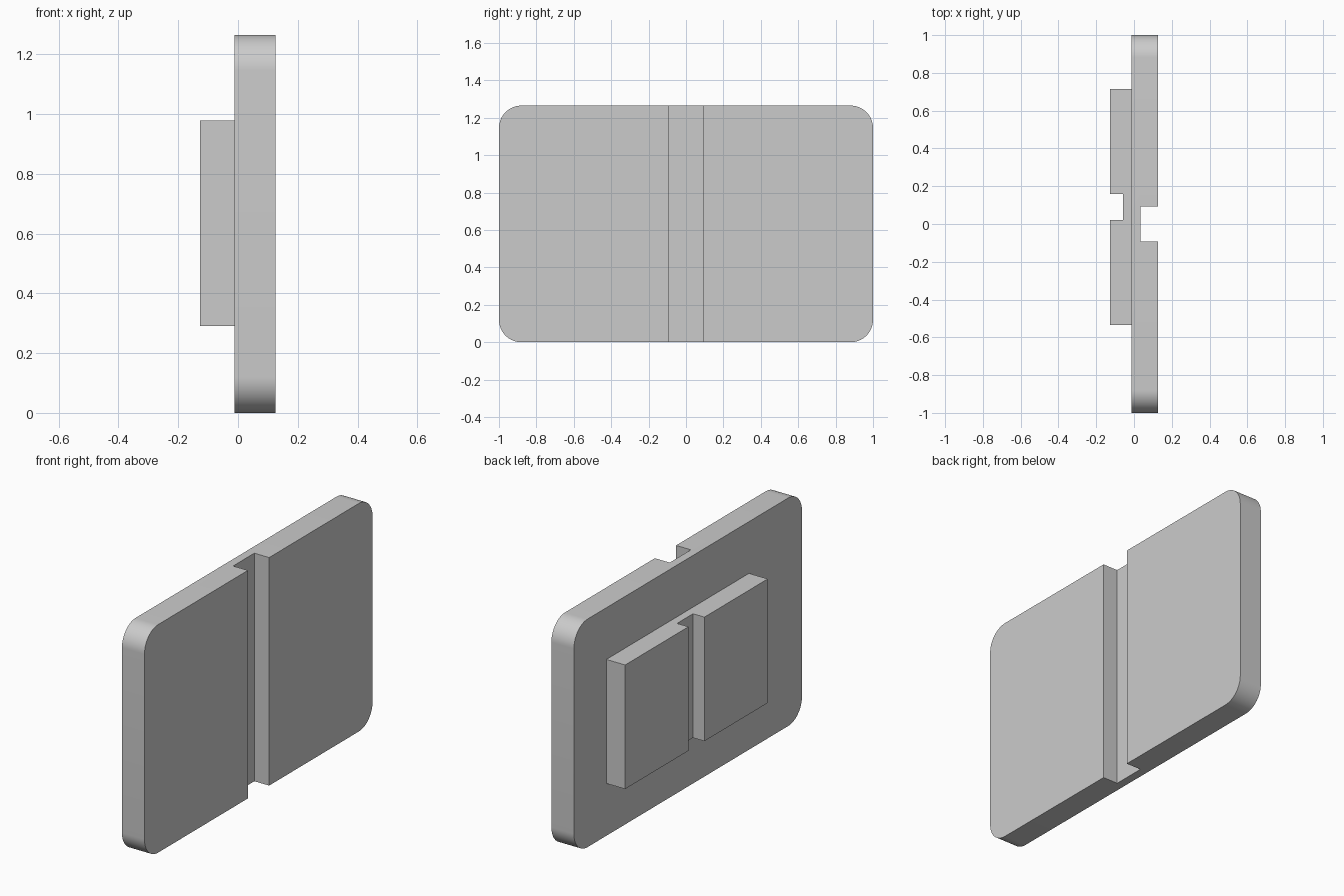
import bpy
import bmesh
import math
from mathutils import Vector

cube = bpy.data.objects.get("Cube")
if cube:
    bpy.data.objects.remove(cube, do_unlink=True)

grey = bpy.data.materials.new("light grey")
grey.use_nodes = True
colour = (0.6, 0.6, 0.6, 1)
grey.diffuse_color = colour
grey.node_tree.nodes["Principled BSDF"].inputs["Base Color"].default_value = colour


def extrude(name, points, direction):
    """Solid made by sweeping a closed flat outline along a direction."""
    bm = bmesh.new()
    face = bm.faces.new([bm.verts.new(p) for p in points])
    swept = bmesh.ops.extrude_face_region(bm, geom=[face])["geom"]
    verts = [v for v in swept if isinstance(v, bmesh.types.BMVert)]
    bmesh.ops.translate(bm, verts=verts, vec=Vector(direction))
    bmesh.ops.recalc_face_normals(bm, faces=bm.faces)
    mesh = bpy.data.meshes.new(name)
    bm.to_mesh(mesh)
    bm.free()
    mesh.materials.append(grey)
    obj = bpy.data.objects.new(name, mesh)
    bpy.context.collection.objects.link(obj)
    return obj


def rounded_outline(x, half_width, height, radius, steps=16):
    """Rounded rectangle in the y-z plane, standing on z = 0."""
    points = []
    corners = [(1, 1), (-1, 1), (-1, -1), (1, -1)]
    for quarter, (sy, sz) in enumerate(corners):
        cy = sy * (half_width - radius)
        cz = height / 2 + sz * (height / 2 - radius)
        for i in range(steps + 1):
            a = (quarter + i / steps) * math.pi / 2
            points.append((x, cy + radius * math.cos(a), cz + radius * math.sin(a)))
    return points


def box(name, x0, x1, y0, y1, z0, z1):
    outline = [(x0, y0, z0), (x1, y0, z0), (x1, y1, z0), (x0, y1, z0)]
    return extrude(name, outline, (0, 0, z1 - z0))


def cut(target, cutter):
    """Cut a channel and apply it, leaving clean geometry."""
    mod = target.modifiers.new("channel", "BOOLEAN")
    mod.operation = "DIFFERENCE"
    mod.solver = "EXACT"
    mod.object = cutter
    bpy.context.view_layer.objects.active = target
    bpy.ops.object.modifier_apply(modifier=mod.name)
    bpy.data.objects.remove(cutter, do_unlink=True)


# Rounded plate with a full-height channel on its outer face
plate = extrude("plate", rounded_outline(-0.012, 1.0, 1.265, 0.12), (0.138, 0, 0))
cut(plate, box("plate_channel", 0.035, 0.3, -0.093, 0.093, -0.2, 1.5))

# Smaller block on the other face with a narrower channel
block = box("rear_block", -0.127, -0.012, -0.535, 0.715, 0.29, 0.978)
cut(block, box("block_channel", -0.3, -0.057, 0.02, 0.16, 0.1, 1.2))

# Smooth the round corners and keep the edges sharp
for obj in (plate, block):
    bpy.ops.object.select_all(action="DESELECT")
    obj.select_set(True)
    bpy.context.view_layer.objects.active = obj
    bpy.ops.object.shade_smooth_by_angle(angle=math.radians(30))
